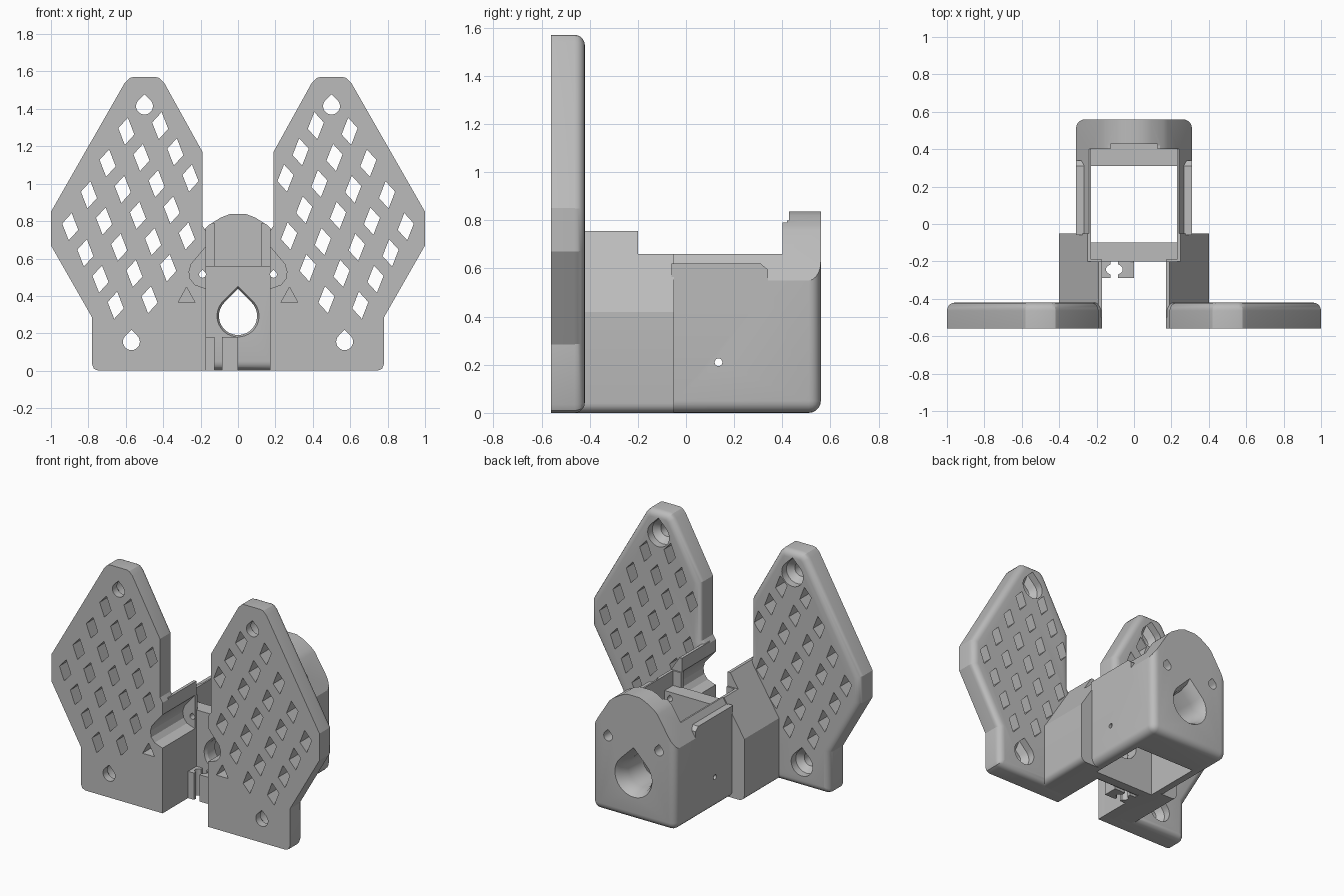
import bpy, bmesh, math
from mathutils import Vector

if "Cube" in bpy.data.objects:
    bpy.data.objects.remove(bpy.data.objects["Cube"], do_unlink=True)

grey = bpy.data.materials.new("plain_grey")
grey.use_nodes = True
grey.diffuse_color = (0.5, 0.5, 0.5, 1)
grey.node_tree.nodes["Principled BSDF"].inputs["Base Color"].default_value = (0.5, 0.5, 0.5, 1)


def loft(name, rings, bevel_rule=None, radius=0.045):
    """Closed solid through matching rings of points, with optional rounded edges."""
    bm = bmesh.new()
    loops = [[bm.verts.new(p) for p in ring] for ring in rings]
    n = len(loops[0])
    for a, b in zip(loops, loops[1:]):
        for i in range(n):
            bm.faces.new((a[i], a[(i + 1) % n], b[(i + 1) % n], b[i]))
    bm.faces.new(loops[0])
    bm.faces.new(loops[-1])
    bmesh.ops.recalc_face_normals(bm, faces=bm.faces)
    if bevel_rule:
        edges = [e for e in bm.edges if bevel_rule(e.verts[0].co, e.verts[1].co)]
        bmesh.ops.bevel(bm, geom=edges, offset=radius, segments=5, profile=0.5,
                        affect='EDGES', clamp_overlap=True)
    mesh = bpy.data.meshes.new(name)
    bm.to_mesh(mesh)
    bm.free()
    obj = bpy.data.objects.new(name, mesh)
    bpy.context.collection.objects.link(obj)
    mesh.materials.append(grey)
    return obj


def prism(name, outline, y0, y1, bevel_rule=None, radius=0.045):
    return loft(name, [[(x, y, z) for x, z in outline] for y in (y0, y1)], bevel_rule, radius)


def block(name, x0, x1, y0, y1, z0, z1):
    return prism(name, [(x0, z0), (x1, z0), (x1, z1), (x0, z1)], y0, y1)


def teardrop(x, z, steps):
    """Hole along y with a pointed top; steps are (y, radius)."""
    rings = []
    for y, r in steps:
        arc = [math.radians(135 + i * 270 / 28) for i in range(29)]
        ring = [(x + r * math.cos(a), y, z + r * math.sin(a)) for a in arc]
        rings.append(ring + [(x, y, z + r * math.sqrt(2))])
    return loft("hole_cutter", rings)


def combine(target, others, operation):
    for o in others:
        m = target.modifiers.new("combine", 'BOOLEAN')
        m.operation, m.solver, m.object = operation, 'EXACT', o
        bpy.context.view_layer.objects.active = target
        bpy.ops.object.modifier_apply(modifier=m.name)
        bpy.data.objects.remove(o, do_unlink=True)


def side_of(s, pts):
    return [(s * x, z) for x, z in pts]


def groove(s):
    return prism("groove_cutter", side_of(s, [(0.1, 0.44), (0.175, 0.44), (0.23, 0.46), (0.255, 0.49),
                 (0.262, 0.53), (0.25, 0.57), (0.17, 0.665), (0.1, 0.665)]), -0.7, -0.215)


def triangle(s):
    return prism("triangle_cutter", side_of(s, [(0.23, 0.365), (0.32, 0.365), (0.275, 0.447)]), -0.7, -0.3)


# Mounting plates with lattice of diamond holes
PLATE = [(0.17, 0), (0.745, 0), (0.77, 0.01), (0.78, 0.035), (0.78, 0.285), (1, 0.67), (1, 0.85),
         (0.605, 1.54), (0.58, 1.565), (0.56, 1.57), (0.44, 1.57), (0.42, 1.565), (0.395, 1.54),
         (0.19, 1.17), (0.19, 0.775), (0.17, 0.745)]
ROWS = {-3: (1, 2), -2: (0, 2), -1: (-1, 2), 0: (-2, 1), 1: (-2, 1), 2: (-2, 0), 3: (-2, -1)}
for s, side in ((1, "left"), (-1, "right")):
    plate = prism(side + "_plate", side_of(s, PLATE), -0.56, -0.42,
                  lambda a, b: min(a.y, b.y) > -0.43)
    cutters = [groove(s), triangle(s)]
    for x, z in ((0.5, 1.415), (0.57, 0.155)):
        cutters.append(teardrop(s * x, z, [(-0.6, 0.045), (-0.51, 0.045), (-0.47, 0.08), (-0.38, 0.08)]))
    for j, (first, last) in ROWS.items():
        for i in range(first, last + 1):
            cx, cz = 0.535 - 0.181 * i - 0.1 * j, 0.83 + 0.03 * i + 0.17 * j
            cutters.append(prism("diamond_cutter", [(s * (cx + dx), cz + dz) for dx, dz in
                           ((-0.043, -0.017), (0.008, -0.073), (0.043, 0.017), (-0.008, 0.073))], -0.7, -0.3))
    combine(plate, cutters, 'DIFFERENCE')

# Housing with arched back wall
half = [(0.31, 0), (0.31, 0.55), (0.18, 0.757), (0.155, 0.78), (0.09, 0.82), (0.045, 0.837)]
outline = half + [(-x, z) for x, z in reversed(half)]


def housing_edge(a, b):
    low = a.z < 0.01 and b.z < 0.01
    back = a.y > 0.55 and b.y > 0.55
    wall = abs(a.x) > 0.3 and abs(b.x) > 0.3
    return (low and (back or wall)) or (back and wall and a.x * b.x > 0)


body = prism("housing", outline, -0.2, 0.56, housing_edge, 0.05)
cutters = [block("trim_cutter", -0.5, 0.5, -0.3, 0.40, 0.66, 1),
           block("step_cutter", -0.5, 0.5, 0.3, 0.42, 0.79, 1),
           block("recess_cutter", -0.125, 0.125, 0.3, 0.428, 0.56, 1)]
combine(body, cutters, 'DIFFERENCE')

# Arms joining housing to plates, side ribs
parts, cutters = [], []
for s in (1, -1):
    arm = prism("arm", side_of(s, [(0.17, 0), (0.4, 0), (0.4, 0.42), (0.19, 0.755), (0.17, 0.755)]),
                -0.5, -0.05, lambda a, b: min(abs(a.x), abs(b.x)) > 0.39 and max(a.z, b.z) < 0.01, 0.04)
    combine(arm, [block("trim_cutter", -0.5, 0.5, -0.2, 0.1, 0.66, 1)], 'DIFFERENCE')
    rib_side = [(-0.06, 0.5), (0.34, 0.5), (0.34, 0.595), (0.31, 0.62), (-0.06, 0.62)]
    rib = loft("rib", [[(s * x, y, z) for y, z in rib_side] for x in (0.26, 0.31)])
    parts += [arm, rib]
    cutters += [groove(s), triangle(s),
                teardrop(s * 0.19, 0.515, [(-0.3, 0.018), (0.45, 0.018), (0.451, 0.032), (0.6, 0.032)])]

# Cable clip jaws
parts += [block("clip", -0.18, -0.125, -0.29, -0.19, 0, 0.18),
          block("clip", -0.085, 0, -0.29, -0.19, 0, 0.18)]
combine(body, parts, 'UNION')

# Cavity, ledges, centre bore and side pinholes
ring = [(math.cos(i * math.pi / 12), math.sin(i * math.pi / 12)) for i in range(24)]
cutters += [block("cavity_cutter", -0.23, 0.23, -0.1, 0.31, -0.1, 1),
            block("ledge_cutter", -0.23, 0.23, -0.19, 0.40, 0.56, 1),
            block("gap_cutter", -0.17, 0.17, -0.3, -0.15, 0.56, 1),
            teardrop(0, 0.293, [(-0.4, 0.115), (-0.205, 0.115), (-0.18, 0.102), (0.47, 0.102),
                                (0.53, 0.118), (0.57, 0.145)]),
            loft("pin_cutter", [[(x, 0.135 + 0.016 * c, 0.21 + 0.016 * d) for c, d in ring] for x in (-0.5, 0.5)]),
            loft("tie_cutter", [[(-0.105 + 0.045 * c, -0.243 + 0.03 * d, z) for c, d in ring] for z in (-0.1, 0.3)])]
combine(body, cutters, 'DIFFERENCE')

# Smooth rounded edges, keep corners crisp
for o in bpy.context.scene.objects:
    if o.name in ("housing", "left_plate", "right_plate"):
        bpy.ops.object.select_all(action='DESELECT')
        o.select_set(True)
        bpy.context.view_layer.objects.active = o
        bpy.ops.object.shade_smooth_by_angle(angle=math.radians(25))
